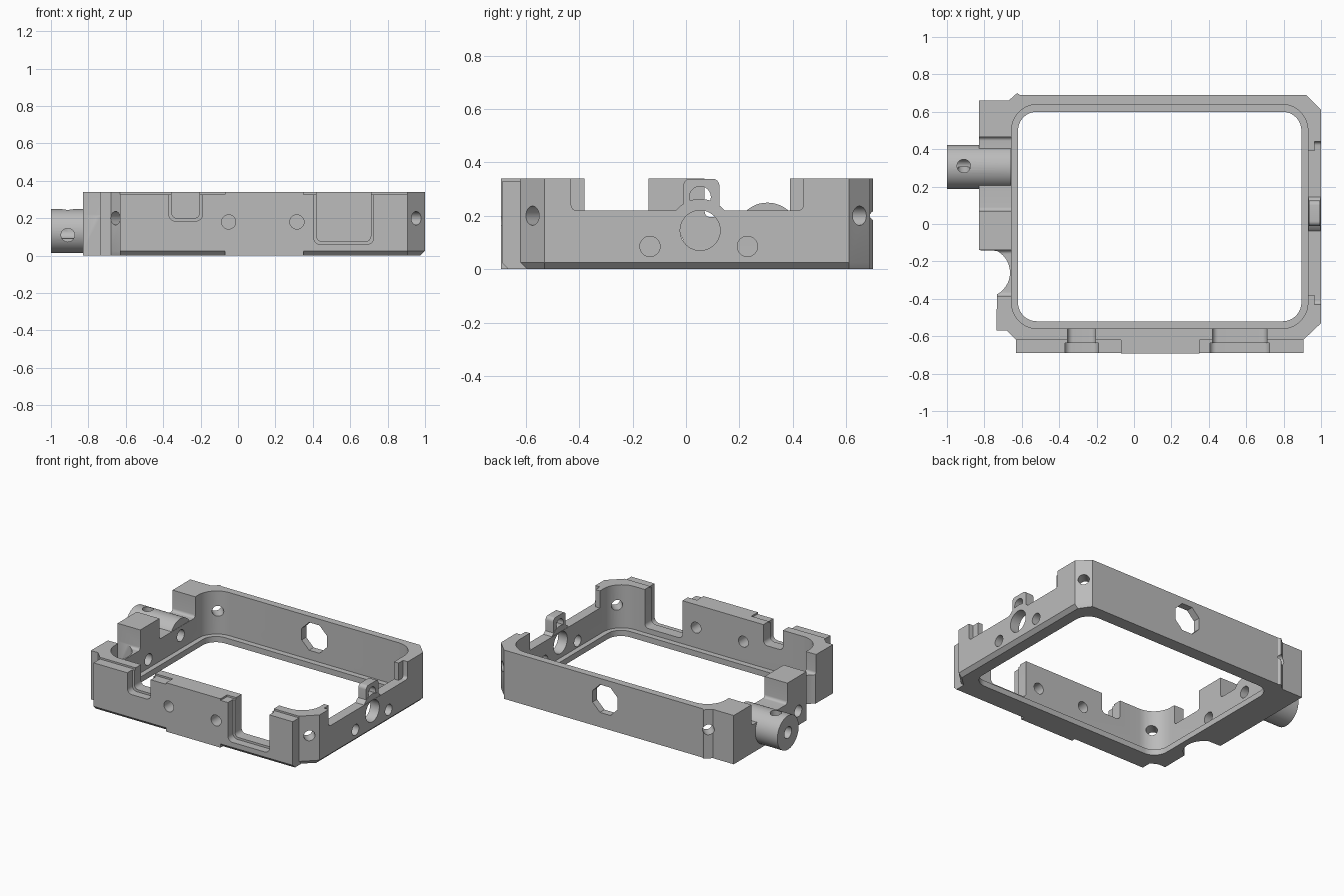
import bpy, math
from math import sin, cos, pi

if "Cube" in bpy.data.objects:
    bpy.data.objects.remove(bpy.data.objects["Cube"])

grey = bpy.data.materials.new("machined_grey")
grey.diffuse_color = (0.5, 0.5, 0.5, 1)
grey.use_nodes = True
grey.node_tree.nodes["Principled BSDF"].inputs["Base Color"].default_value = grey.diffuse_color


def loft(name, rings):
    """Solid through matching rings of 3D points, capped at both ends."""
    n = len(rings[0])
    verts = [p for r in rings for p in r]
    faces = [list(range(n))[::-1], list(range(len(verts) - n, len(verts)))]
    for k in range(len(rings) - 1):
        for i in range(n):
            j = (i + 1) % n
            faces.append([k * n + i, k * n + j, (k + 1) * n + j, (k + 1) * n + i])
    me = bpy.data.meshes.new(name)
    me.from_pydata(verts, [], faces)
    ob = bpy.data.objects.new(name, me)
    bpy.context.collection.objects.link(ob)
    # make normals point outward
    import bmesh
    bm = bmesh.new()
    bm.from_mesh(me)
    bmesh.ops.recalc_face_normals(bm, faces=bm.faces)
    bm.to_mesh(me)
    bm.free()
    me.materials.append(grey)
    return ob


def prism(name, pts, axis, a, b):
    """Extrude a 2D profile along an axis from a to b."""
    put = {'x': lambda p, t: (t, p[0], p[1]),
           'y': lambda p, t: (p[0], t, p[1]),
           'z': lambda p, t: (p[0], p[1], t)}[axis]
    return loft(name, [[put(p, t) for p in pts] for t in (a, b)])


def rounded(u0, u1, v0, v1, r, seg=6):
    """Rounded rectangle profile."""
    pts = []
    for k, (cu, cv) in enumerate([(u1 - r, v1 - r), (u0 + r, v1 - r), (u0 + r, v0 + r), (u1 - r, v0 + r)]):
        for i in range(seg + 1):
            a = (k + i / seg) * pi / 2
            pts.append((cu + r * cos(a), cv + r * sin(a)))
    return pts


def circle(u, v, r, n=32, turn=0.0):
    return [(u + r * cos(2 * pi * i / n + turn), v + r * sin(2 * pi * i / n + turn)) for i in range(n)]


def box(name, x0, x1, y0, y1, z0, z1):
    return prism(name, [(x0, y0), (x1, y0), (x1, y1), (x0, y1)], 'z', z0, z1)


def combine(ob, others, op):
    for o in others:
        m = ob.modifiers.new("cut", 'BOOLEAN')
        m.operation, m.solver, m.object = op, 'EXACT', o
        bpy.context.view_layer.objects.active = ob
        bpy.ops.object.modifier_apply(modifier=m.name)
        bpy.data.objects.remove(o)


TOP, CH = 0.34, 0.025

# main body outline with the scooped left side and chamfered corners
scoop = [(-0.795 + 0.132 * cos(a), -0.26 + 0.132 * sin(a))
         for a in [math.radians(62 - 124 * i / 14) for i in range(15)]]
outline = [(-0.735, -0.57), (-0.68, -0.57), (-0.63, -0.62), (0.905, -0.62), (1.0, -0.53),
           (1.0, 0.61), (0.92, 0.69), (-0.61, 0.69), (-0.625, 0.70), (-0.67, 0.66),
           (-0.83, 0.66), (-0.83, -0.14)] + scoop
bottom = [(min(x, 1 - CH), max(y, -0.62 + CH) if x > -0.7 else y) for x, y in outline]
frame = loft("frame", [[(x, y, 0) for x, y in bottom], [(x, y, CH) for x, y in outline],
                       [(x, y, TOP) for x, y in outline]])

# front plate: chamfered side stretches and a full-height middle
plate = [(-0.69, CH), (-0.665, 0.0), (-0.58, 0.0), (-0.58, 0.31), (-0.62, 0.328), (-0.69, 0.328)]
combine(frame, [prism("plate_side", plate, 'x', -0.63, 0.905),
                box("plate_middle", -0.07, 0.35, -0.692, -0.58, 0, TOP)], 'UNION')

# pocket and through opening
combine(frame, [prism("pocket", rounded(-0.655, 0.93, -0.56, 0.64, 0.14, 10), 'z', 0.04, 1),
                prism("opening", rounded(-0.62, 0.895, -0.52, 0.60, 0.10, 10), 'z', -1, 1)], 'DIFFERENCE')

# lowered stretches of the right and left walls, stepped at the right
combine(frame, [box("right_low", 0.88, 1.1, -0.38, 0.39, 0.22, 1),
                prism("right_step", rounded(-0.43, 0.44, 0.22, 0.60, 0.02), 'x', 0.965, 1.1),
                prism("left_scoop_low", rounded(-0.385, -0.14, 0.20, 0.70, 0.02), 'x', -1.1, -0.60),
                prism("left_barrel_low", rounded(0.07, 0.465, 0.195, 0.70, 0.02), 'x', -1.1, -0.60)],
        'DIFFERENCE')

# slots through the front wall, each with a wider outer step
slots = []
for x0, x1, z in ((-0.355, -0.205, 0.20), (0.42, 0.71, 0.075)):
    slots.append(prism("slot", rounded(x0, x1, z, 0.6, 0.03), 'y', -0.8, -0.5))
    slots.append(prism("slot_step", rounded(x0 - 0.015, x1 + 0.015, z - 0.015, 0.6, 0.035), 'y', -0.8, -0.635))
combine(frame, slots, 'DIFFERENCE')

# upright tab and boss ring on the right wall
tab = prism("tab", rounded(-0.01, 0.125, 0.15, 0.338, 0.025), 'x', 0.935, 0.995)
combine(tab, [prism("tab_hole", circle(0.053, 0.27, 0.04), 'x', 0.8, 1.1)], 'DIFFERENCE')
ring = prism("boss_ring", circle(0.053, 0.145, 0.118, 48), 'x', 0.932, 0.998)
# barrel on the left wall
barrel = prism("barrel", circle(0.305, 0.131, 0.118, 48), 'x', -1.0, -0.657)
combine(frame, [tab, ring, barrel], 'UNION')

# holes along x: right wall, left wall and barrel bore
holes = [prism("boss_hole", circle(0.053, 0.145, 0.075, 40), 'x', 0.8, 1.1),
         prism("barrel_bore", circle(0.305, 0.131, 0.04), 'x', -1.1, -0.5),
         prism("left_hole", circle(-0.05, 0.10, 0.04), 'x', -1.1, -0.5)]
for y in (-0.135, 0.23):
    holes.append(prism("right_hole", circle(y, 0.085, 0.038), 'x', 0.8, 1.1))
# holes along y: front wall pair, back octagon, barrel cross hole
for x in (-0.05, 0.315):
    holes.append(prism("front_hole", circle(x, 0.18, 0.038), 'y', -0.8, -0.5))
holes.append(prism("back_octagon", circle(0.14, 0.2, 0.105, 8, pi / 8), 'y', 0.5, 0.8))
holes.append(prism("barrel_side_hole", circle(-0.91, 0.11, 0.036), 'y', 0.1, 0.305))
holes.append(prism("barrel_top_hole", circle(-0.91, 0.31, 0.036), 'z', 0.13, 0.4))
# diagonal holes through the four corners
for cx, cy, sx, sy in ((0.955, -0.577, 1, -1), (0.96, 0.65, 1, 1), (-0.65, 0.68, -1, 1), (-0.655, -0.595, -1, -1)):
    h = prism("corner_hole", circle(0, 0, 0.036), 'x', -0.2, 0.11)
    h.location = (cx, cy, 0.2)
    h.rotation_euler.z = math.atan2(sy, sx)
    holes.append(h)
bpy.context.view_layer.update()
combine(frame, holes, 'DIFFERENCE')

# smooth the round parts, keep edges crisp
for o in bpy.context.selected_objects:
    o.select_set(False)
frame.select_set(True)
bpy.context.view_layer.objects.active = frame
bpy.ops.object.shade_smooth_by_angle(angle=math.radians(30))
